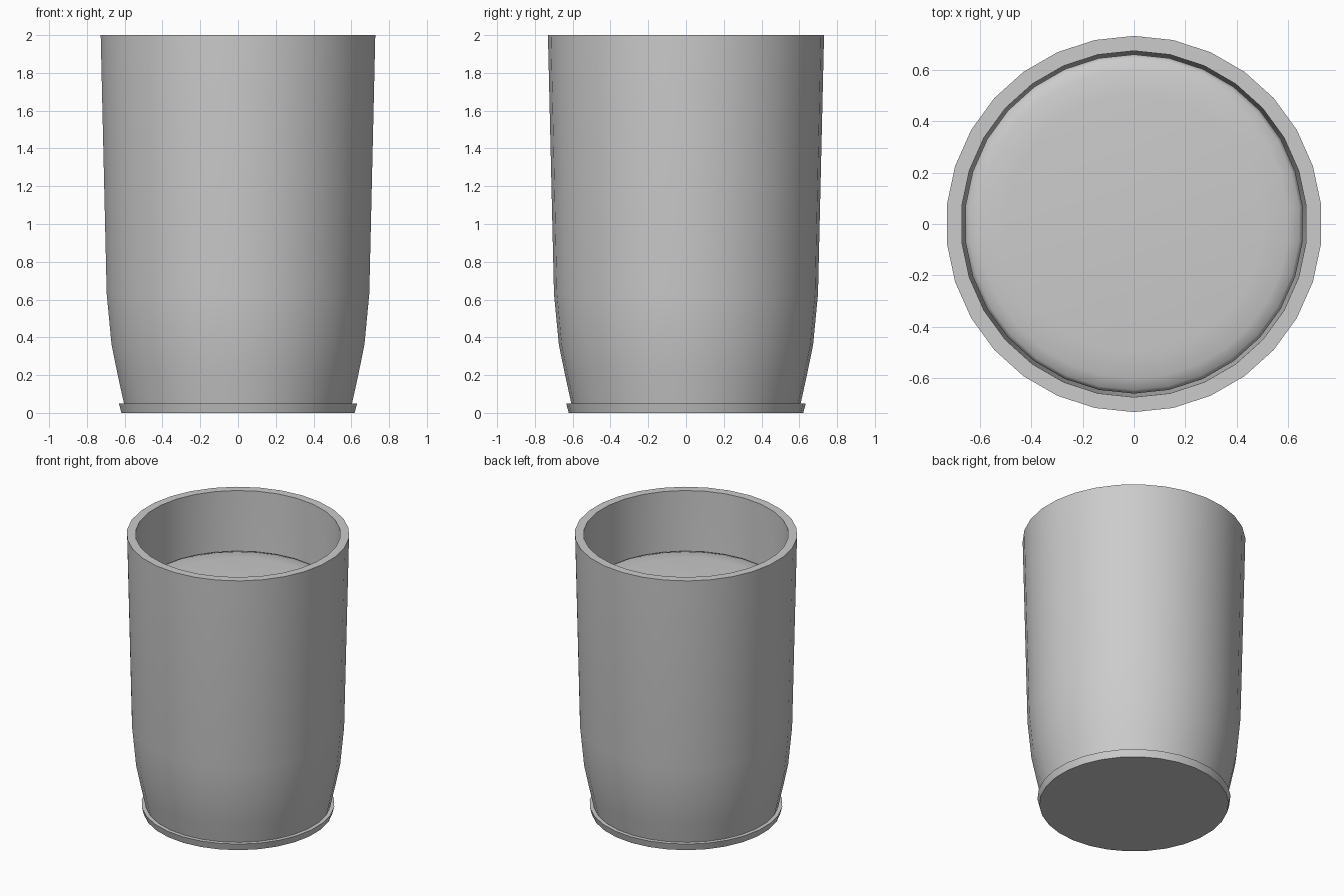
import bpy, bmesh, math
from mathutils import Matrix

if "Cube" in bpy.data.objects:
    bpy.data.objects.remove(bpy.data.objects["Cube"])

SIDES = 30


def lathe(name, profile, angle=35):
    """Revolve (radius, z) points around z; a vertex lies on the +y axis."""
    bm = bmesh.new()
    verts = [bm.verts.new((0, r, z)) for r, z in profile]
    edges = [bm.edges.new(p) for p in zip(verts, verts[1:])]
    bmesh.ops.spin(bm, geom=verts + edges, cent=(0, 0, 0), axis=(0, 0, 1),
                   angle=2 * math.pi, steps=SIDES, use_merge=True)
    bmesh.ops.remove_doubles(bm, verts=bm.verts, dist=1e-4)
    bmesh.ops.recalc_face_normals(bm, faces=bm.faces)
    mesh = bpy.data.meshes.new(name)
    bm.to_mesh(mesh)
    bm.free()
    ob = bpy.data.objects.new(name, mesh)
    bpy.context.collection.objects.link(ob)
    bpy.context.view_layer.objects.active = ob
    ob.select_set(True)
    bpy.ops.object.shade_smooth_by_angle(angle=math.radians(angle))
    ob.select_set(False)
    return ob


# Flared foot disc
lathe("base_disc", [(0, 0), (0.621, 0), (0.634, 0.05), (0, 0.05)])

# Hollow tumbler: outer wall up, flat rim, inner wall down
lathe("cup_wall", [
    (0, 0.045), (0.606, 0.045), (0.638, 0.19), (0.673, 0.36), (0.699, 0.63),
    (0.731, 2.0), (0.673, 2.0),
    (0.641, 0.63), (0.615, 0.36), (0.580, 0.19), (0.550, 0.11), (0, 0.11)])

# Contents with a softly rounded upper edge
lathe("drink_fill", [
    (0, 0.12), (0.545, 0.12), (0.574, 0.19), (0.609, 0.36), (0.636, 0.63),
    (0.659, 1.56), (0.645, 1.575), (0.60, 1.59), (0.50, 1.60), (0, 1.603)], 60)
